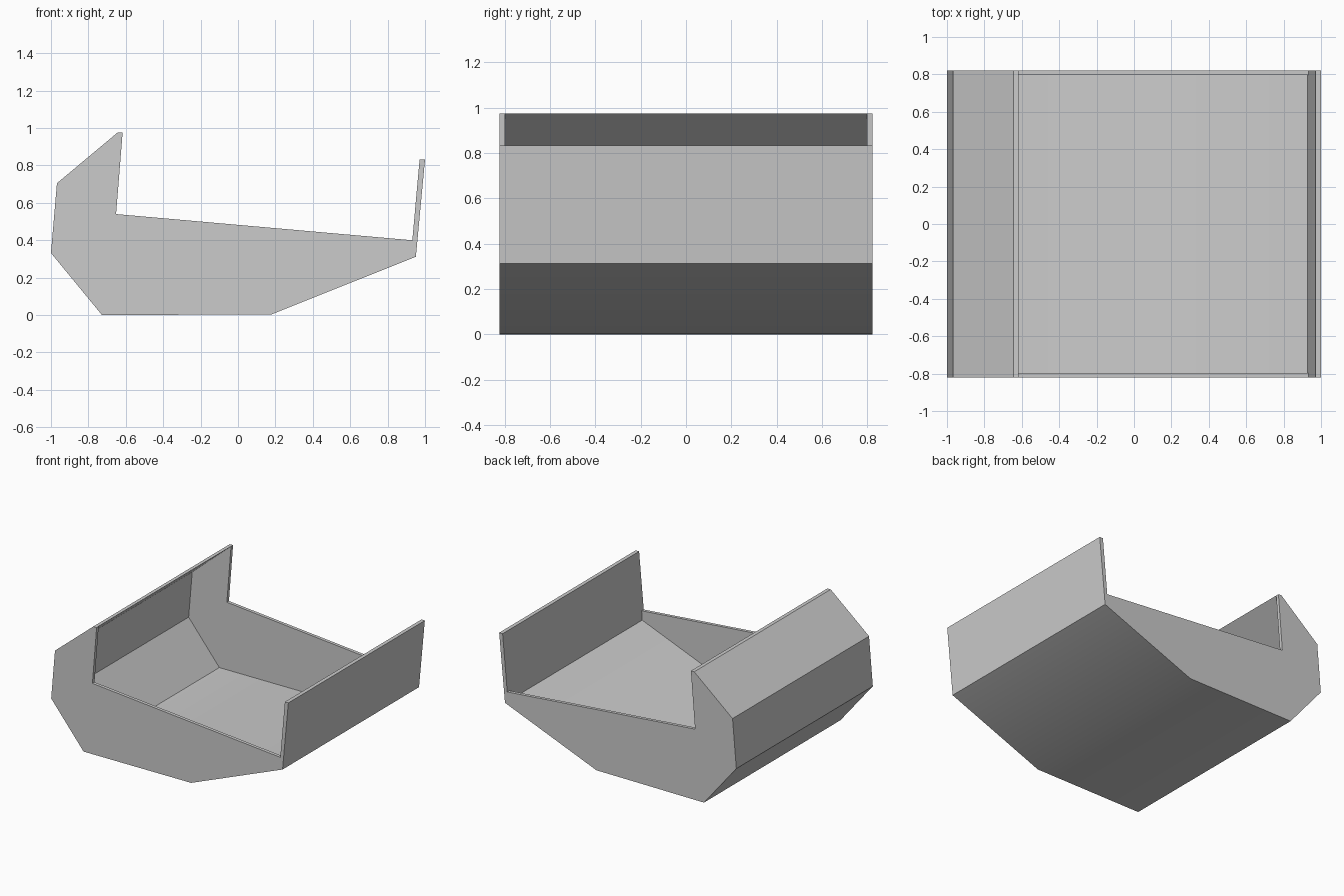
import bpy, bmesh
from mathutils import Vector

cube = bpy.data.objects.get("Cube")
if cube:
    bpy.data.objects.remove(cube, do_unlink=True)

HALF = 0.822      # half width of the bucket
WALL = 0.025      # plate thickness

# Outer plate profile (x, z), from the back lip round the belly to the front lip
outer = [Vector(p) for p in [(-0.645, 0.975), (-0.968, 0.705), (-1, 0.332), (-0.727, 0),
                             (0.18, 0.004), (0.951, 0.312), (1, 0.833)]]
back_lip, front_lip = Vector((-0.617, 0.975)), Vector((0.971, 0.833))
# Corners of the side plate opening
front_notch, back_notch = Vector((0.932, 0.4)), Vector((-0.652, 0.54))


def inward(a, b):
    d = (b - a).normalized()
    return Vector((-d.y, d.x))


def mitre(i):
    n1, n2 = inward(outer[i - 1], outer[i]), inward(outer[i], outer[i + 1])
    return outer[i] + (n1 + n2) * WALL / (1 + n1.dot(n2))


inner = [back_lip] + [mitre(i) for i in range(1, 6)] + [front_notch]

bm = bmesh.new()
cache = {}


def vert(p, y):
    key = (p.x, p.y, y)
    if key not in cache:
        cache[key] = bm.verts.new((p.x, y, p.y))
    return cache[key]


def face(*corners):
    bm.faces.new([vert(p, y) for p, y in corners])


W, N = HALF, HALF - WALL

# Curved plate: outside and inside skins
for path, y in ((outer, W), (inner, N)):
    for a, b in zip(path, path[1:]):
        face((a, -y), (b, -y), (b, y), (a, y))

# Lips and the inside of the front wall
face((outer[0], -W), (outer[0], W), (back_lip, W), (back_lip, N), (back_lip, -N), (back_lip, -W))
face((outer[-1], -W), (outer[-1], W), (front_lip, W), (front_lip, -W))
face((front_lip, -W), (front_lip, W), (front_notch, W), (front_notch, N),
     (front_notch, -N), (front_notch, -W))

# Side plates: outside, inside and rims
for s in (-1, 1):
    face(*[(p, s * W) for p in outer + [front_lip, front_notch, back_notch, back_lip]])
    face(*[(p, s * N) for p in inner + [back_notch]])
    for a, b in ((front_notch, back_notch), (back_notch, back_lip)):
        face((a, s * W), (b, s * W), (b, s * N), (a, s * N))

bmesh.ops.recalc_face_normals(bm, faces=bm.faces[:])
mesh = bpy.data.meshes.new("bucket")
bm.to_mesh(mesh)
bm.free()
bucket = bpy.data.objects.new("bucket", mesh)
bpy.context.collection.objects.link(bucket)

# Plain grey finish
grey = bpy.data.materials.new("grey")
grey.use_nodes = True
colour = (0.6, 0.6, 0.6, 1)
grey.diffuse_color = colour
grey.node_tree.nodes["Principled BSDF"].inputs["Base Color"].default_value = colour
mesh.materials.append(grey)

# Soft bend under the belly, crisp edges elsewhere
bpy.ops.object.select_all(action="DESELECT")
bucket.select_set(True)
bpy.context.view_layer.objects.active = bucket
bpy.ops.object.shade_smooth_by_angle(angle=0.52)
